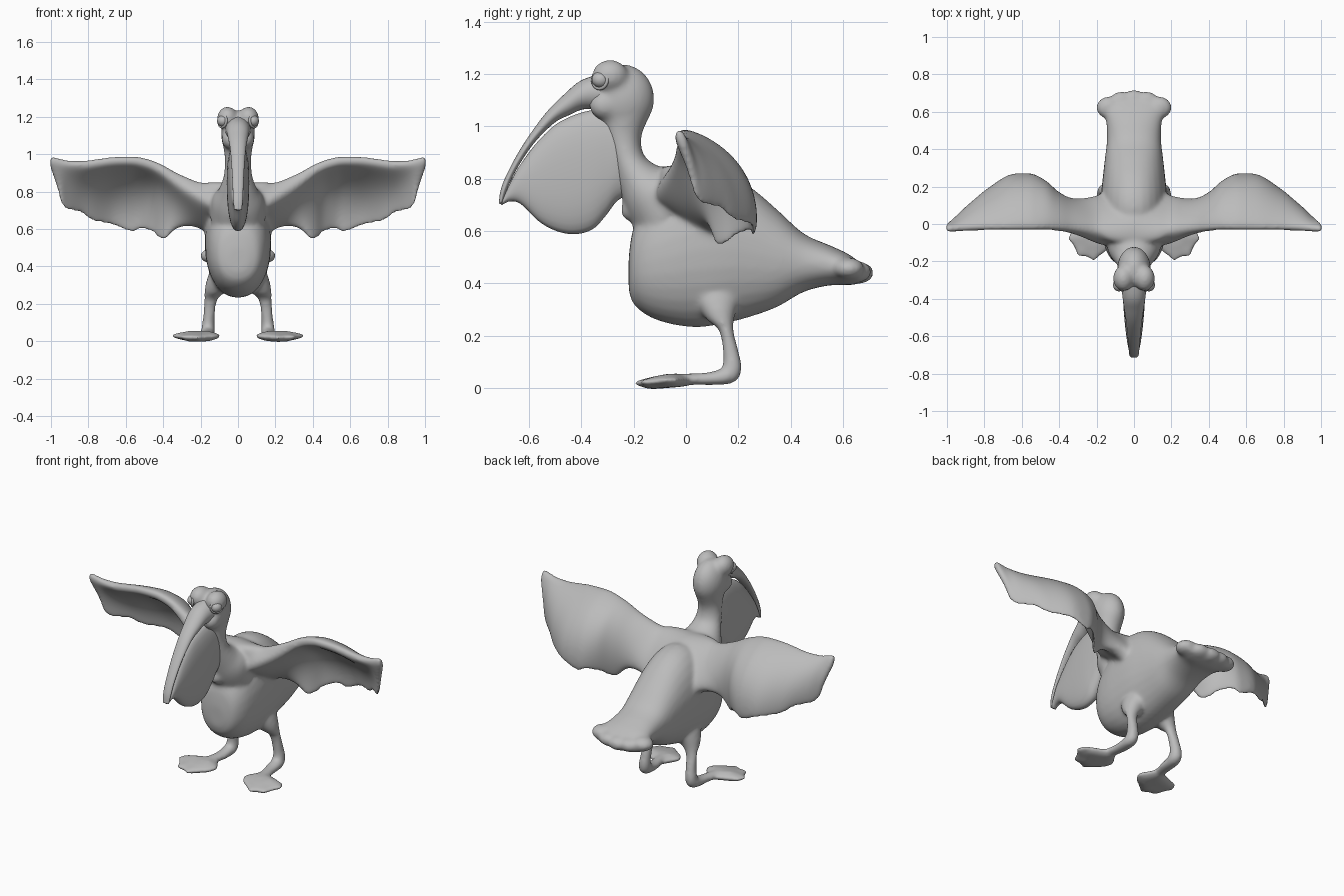
import bpy, bmesh, math
from mathutils import Vector, Matrix

grey = bpy.data.materials.new("plain grey")
grey.diffuse_color = (0.5, 0.5, 0.5, 1)


def spline(rows, n=6):
    """Catmull-Rom interpolation of rows of numbers."""
    out = []
    for i in range(len(rows) - 1):
        a, b, c, d = rows[max(i - 1, 0)], rows[i], rows[i + 1], rows[min(i + 2, len(rows) - 1)]
        for k in range(n):
            t = k / n
            out.append([q + 0.5 * t * (r - p + t * (2 * p - 5 * q + 4 * r - s + t * (3 * (q - r) + s - p)))
                        for p, q, r, s in zip(a, b, c, d)])
    return out + [list(rows[-1])]


def loft(bm, rings):
    loops = [[bm.verts.new(p) for p in ring] for ring in rings]
    n = len(loops[0])
    for a, b in zip(loops, loops[1:]):
        for i in range(n):
            j = (i + 1) % n
            bm.faces.new((a[i], a[j], b[j], b[i]))
    bm.faces.new(loops[0][::-1])
    bm.faces.new(loops[-1])


def ovals(bm, rows, side=1, n=28, power=1.0):
    """Loft of ovals; row = x, upper y, upper z, lower y, lower z, half width."""
    rings = []
    for x, y1, z1, y2, z2, w in spline(rows):
        c = Vector((x * side, (y1 + y2) / 2, (z1 + z2) / 2))
        up = Vector((0, (y1 - y2) / 2, (z1 - z2) / 2))
        ring = []
        for i in range(n):
            a = 2 * math.pi * i / n
            u, v = (math.copysign(abs(q) ** power, q) for q in (math.cos(a), math.sin(a)))
            ring.append(c + up * u + Vector((w * v, 0, 0)))
        rings.append(ring)
    loft(bm, rings)


def ball(bm, centre, size):
    m = Matrix.Translation(centre) @ Matrix.Diagonal((*size, 1))
    bmesh.ops.create_icosphere(bm, subdivisions=4, radius=1, matrix=m)


def finish(bm, name):
    bmesh.ops.recalc_face_normals(bm, faces=bm.faces)
    for f in bm.faces:
        f.smooth = True
    me = bpy.data.meshes.new(name)
    bm.to_mesh(me)
    bm.free()
    me.materials.append(grey)
    ob = bpy.data.objects.new(name, me)
    bpy.context.collection.objects.link(ob)
    return ob


def wing(bm, side):
    """Curved blade; row = x, leading y z, middle y z, trailing y z, half thickness front, rear."""
    rows = [(0.00, -.12, .77, .02, .73, .18, .56, .09, .10),
            (0.13, -.10, .80, .01, .73, .165, .56, .085, .075),
            (0.21, -.07, .825, .025, .735, .135, .615, .075, .055),
            (0.32, -.045, .875, .065, .77, .11, .605, .058, .038),
            (0.40, -.035, .922, .12, .785, .125, .54, .05, .024),
            (0.46, -.03, .952, .165, .81, .195, .582, .044, .018),
            (0.52, -.03, .97, .185, .82, .245, .596, .041, .017),
            (0.57, -.03, .976, .193, .82, .257, .582, .04, .016),
            (0.67, -.03, .975, .18, .82, .252, .618, .038, .016),
            (0.78, -.03, .962, .13, .82, .18, .642, .036, .016),
            (0.84, -.03, .957, .095, .83, .13, .685, .034, .016),
            (0.91, -.03, .963, .05, .84, .065, .70, .03, .016),
            (0.945, -.03, .973, .02, .86, .035, .735, .027, .016),
            (0.968, -.03, .981, .005, .89, .02, .82, .024, .016),
            (1.006, -.03, .99, -.02, .96, -.01, .935, .02, .016)]
    rings, n = [], 48
    for x, ly, lz, my, mz, ty, tz, h0, h1 in spline(rows):
        le, mid, te = Vector((0, ly, lz)), Vector((0, my, mz)), Vector((0, ty, tz))
        ring = []
        for i in range(n):
            a = 2 * math.pi * i / n
            t = (1 - math.cos(a)) / 2
            p = le * (1 - t) * (1 - 2 * t) + mid * 4 * t * (1 - t) + te * t * (2 * t - 1)
            d = (le * (4 * t - 3) + mid * (4 - 8 * t) + te * (4 * t - 1)).normalized()
            s = math.sin(a)
            h = math.copysign(abs(s) ** 0.6, s) * (h0 + (h1 - h0) * t)
            if s < 0:  # fuller arm on the front
                h *= 1 + 0.35 * (1 - t) ** 2
            ring.append((x * side, p.y - d.z * h, p.z + d.y * h))
        rings.append(ring)
    loft(bm, rings)


# Body: one skin over trunk, neck, head, wings, tail and legs
bm = bmesh.new()
trunk = [(-.219, .50, .375, .05), (-.20, .61, .32, .11), (-.14, .70, .272, .15), (-.05, .77, .242, .17),
         (.05, .825, .232, .177), (.15, .818, .247, .177), (.25, .765, .273, .167), (.35, .68, .31, .156),
         (.45, .59, .367, .145), (.55, .545, .392, .15), (.62, .512, .392, .176), (.67, .475, .402, .166)]
ovals(bm, [(0, y, t, y, b, w) for y, t, b, w in trunk], power=.92)
neck = [(0, .04, .74, -.18, .58, .15), (0, -.04, .83, -.225, .67, .14), (0, -.11, .85, -.255, .76, .105),
        (0, -.16, .89, -.285, .87, .078), (0, -.17, .96, -.31, .97, .07), (0, -.138, 1.04, -.33, 1.06, .08)]
ovals(bm, neck)
ball(bm, (0, -.243, 1.105), (.09, .122, .132))
ball(bm, (0, -.205, .68), (.045, .045, .045))
for x in (-2, -1, 0, 1, 2):  # tail feather tips
    ball(bm, (x * .068, .658 - .009 * x * x, .44 + .004 * x * x), (.066, .06, .042))

foot = [(.16, .04), (.22, .01), (.335, -.035), (.352, -.08), (.32, -.12), (.30, -.17),
        (.25, -.175), (.215, -.198), (.17, -.16), (.115, -.12), (.092, -.07), (.125, -.02)]
for s in (-1, 1):
    wing(bm, s)
    ball(bm, (s * .056, -.29, 1.192), (.056, .07, .062))    # brow
    ball(bm, (s * .038, -.31, 1.08), (.05, .06, .055))      # cheek
    leg = [(.07, .00, .40, .22, .40, .07), (.10, .04, .32, .20, .32, .07), (.125, .08, .26, .185, .265, .055),
           (.145, .125, .22, .182, .22, .036), (.155, .14, .14, .202, .14, .032), (.16, .14, .085, .214, .07, .035),
           (.163, .12, .07, .18, .018, .038), (.17, .06, .058, .06, .01, .036), (.20, -.08, .055, -.08, .016, .03)]
    ovals(bm, leg, s, 20)
    cx, cy = .20, -.06
    loft(bm, [[(s * (cx + (x - cx) * k), cy + (y - cy) * k, z - max(0, -y - .08) * .09) for x, y in foot]
              for k, z in ((.6, .004), (1.02, .021), (1.02, .037), (.45, .055))])
body = finish(bm, "bird_body")
rm = body.modifiers.new("skin", "REMESH")
rm.mode = 'VOXEL'
rm.voxel_size = 0.009
rm.use_smooth_shade = True
sm = body.modifiers.new("soften", "SMOOTH")
sm.factor = 0.5
sm.iterations = 20

# Upper bill
bm = bmesh.new()
ovals(bm, [(0, -.26, 1.215, -.28, 1.05, .075), (0, -.39, 1.18, -.38, 1.066, .062), (0, -.465, 1.122, -.445, 1.043, .052),
           (0, -.54, 1.045, -.505, 1.011, .042), (0, -.622, .93, -.583, .932, .034), (0, -.678, .83, -.646, .837, .029),
           (0, -.707, .76, -.684, .757, .026), (0, -.715, .705, -.703, .70, .02)])
finish(bm, "upper_bill")

# Lower bill with hanging pouch, running back into the throat
bm = bmesh.new()
ovals(bm, [(0, -.698, .725, -.705, .698, .018), (0, -.67, .787, -.672, .713, .028), (0, -.637, .847, -.63, .702, .036),
           (0, -.576, .930, -.56, .635, .045), (0, -.506, 1.000, -.49, .598, .052), (0, -.445, 1.035, -.42, .588, .057),
           (0, -.38, 1.057, -.355, .608, .06), (0, -.31, 1.064, -.305, .66, .06), (0, -.25, 1.04, -.262, .715, .058),
           (0, -.20, .98, -.20, .75, .045)], power=.85)
finish(bm, "bill_pouch")

# Eyes and eyelids
for s, label in ((-1, "right"), (1, "left")):
    c = Vector((s * .08, -.326, 1.178))
    bm = bmesh.new()
    ball(bm, c, (.032, .034, .031))
    finish(bm, label + "_eye")
    out = Vector((s * .8, -.6, 0.05))
    bpy.ops.mesh.primitive_torus_add(location=c + out * .004, rotation=out.to_track_quat('Z', 'Y').to_euler(),
                                     major_radius=.034, minor_radius=.007, major_segments=32, minor_segments=10)
    lid = bpy.context.object
    lid.name = label + "_eyelid"
    lid.data.materials.append(grey)
    bpy.ops.object.shade_smooth()
